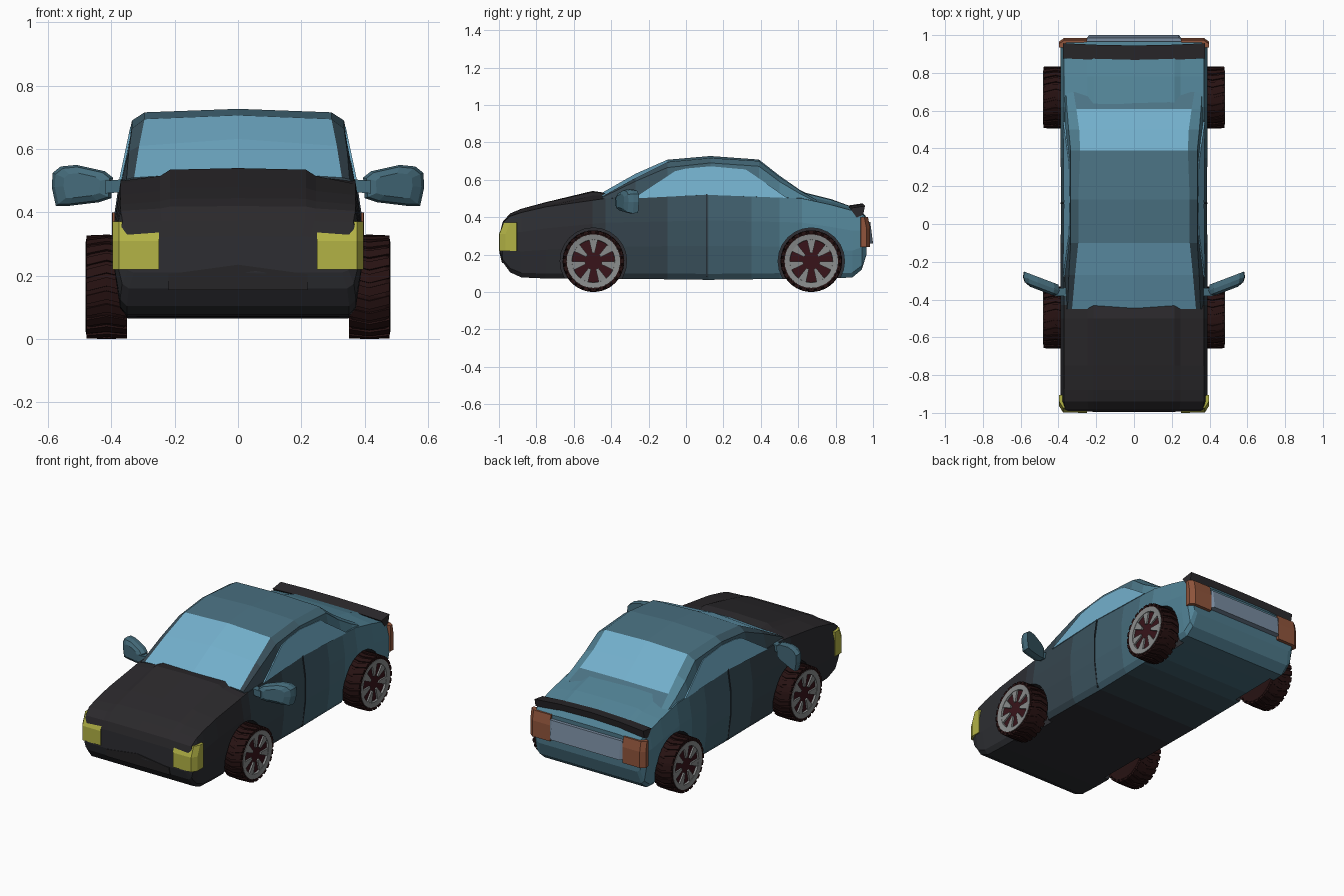
import bpy, bmesh, math
from mathutils import Matrix, Vector

if "Cube" in bpy.data.objects:
    bpy.data.objects.remove(bpy.data.objects["Cube"])

COLORS = {'black': (.024, .022, .025), 'glass': (.17, .43, .60), 'roof': (.07, .17, .23),
          'yellow': (.45, .45, .06), 'orange': (.28, .09, .045), 'plate': (.19, .26, .35),
          'rim': (.25, .26, .26), 'hub': (.04, .007, .01), 'tyre': (.02, .006, .006),
          'mirror': (.06, .15, .2), 'seam': (.02, .03, .04)}


def mat(key):
    m = bpy.data.materials.get(key)
    if not m:
        m = bpy.data.materials.new(key)
        m.diffuse_color = (*COLORS[key], 1)
        m.use_nodes = True
        m.node_tree.nodes["Principled BSDF"].inputs["Base Color"].default_value = m.diffuse_color
    return m


def paint(y):
    """Body paint fades from near-black at the nose to teal at the tail."""
    k = round(max(0, min(1, (y + .7) / 1.5)) * 7)
    key, t = f'paint_{k}', (k / 7) ** 1.5
    COLORS[key] = tuple(a + (b - a) * t for a, b in zip((.026, .027, .032), (.085, .23, .31)))
    return key


def make(name, verts, faces, keys):
    """Mesh object; keys is one material key or one key per face."""
    keys = [keys] * len(faces) if isinstance(keys, str) else keys
    me = bpy.data.meshes.new(name)
    me.from_pydata([tuple(v) for v in verts], [], faces)
    slots = list(dict.fromkeys(keys))
    for k in slots:
        me.materials.append(mat(k))
    for p, k in zip(me.polygons, keys):
        p.material_index = slots.index(k)
    bm = bmesh.new()
    bm.from_mesh(me)
    bmesh.ops.recalc_face_normals(bm, faces=bm.faces)
    bm.to_mesh(me)
    bm.free()
    ob = bpy.data.objects.new(name, me)
    bpy.context.collection.objects.link(ob)
    return ob


def loft(name, rings, key):
    """Skin closed rings with capped ends; key is a name or f(station, strip)."""
    n, f, k = len(rings[0]), [], []
    pick = key if callable(key) else lambda i, j: key
    for i in range(len(rings) - 1):
        for j in range(n):
            q = (j + 1) % n
            f.append((i * n + j, i * n + q, (i + 1) * n + q, (i + 1) * n + j))
            k.append(pick(i, j))
    last = len(rings) - 1
    f += [tuple(range(n)), tuple(last * n + j for j in range(n))]
    k += [pick(0, 0), pick(last - 1, 0)]
    return make(name, [v for r in rings for v in r], f, k)


def both(name, rings, key):
    """Loft on the right side and its mirror on the left."""
    loft('right_' + name, rings, key)
    loft('left_' + name, [[(-x, y, z) for x, y, z in r] for r in rings], key)


def mirrored(half):
    return half + [(-x, y, z) for x, y, z in reversed(half) if x > 1e-6]


# Lower body: y, bottom z, centre top z, shoulder z, half width
stations = [(-.993, .21, .325, .32, .365), (-.98, .16, .375, .37, .383), (-.94, .105, .42, .405, .39),
            (-.88, .078, .445, .425, .39), (-.75, .072, .48, .455, .39), (-.5, .07, .54, .49, .39),
            (-.43, .07, .53, .50, .39), (-.1, .068, .53, .51, .388), (.12, .065, .53, .52, .387),
            (.35, .068, .53, .51, .388), (.5, .07, .53, .505, .39), (.62, .07, .535, .50, .39),
            (.78, .072, .495, .465, .39), (.89, .078, .455, .435, .39), (.94, .12, .43, .42, .388),
            (.965, .2, .40, .395, .375)]
rings = []
for y, zb, zt, zs, w in stations:
    h, d = zs - zb, zt - zs
    rings.append(mirrored([(0, y, zb), (.9 * w, y, zb), (.955 * w, y, zb + .07 * h), (w, y, zb + .4 * h),
                           (w, y, zb + .7 * h), (.95 * w, y, zs), (.63 * w, y, zs + .5 * d),
                           (.55 * w, y, zs + .9 * d), (0, y, zt)]))


def body_key(i, j):
    y = (stations[i][0] + stations[i + 1][0]) / 2
    if y < -.45 and 4 < j < 11:
        return 'black'
    return paint(y - .4) if j in (0, 15) else paint(y)


body = loft('body', rings, body_key)

# Wheel arches cut into the body
WHEELS = (-.495, .67)
for y in WHEELS:
    for s in (-1, 1):
        bpy.ops.mesh.primitive_cylinder_add(vertices=24, radius=.178, depth=.3,
                                            location=(s * .47, y, .165), rotation=(0, math.pi / 2, 0))
        cutter = bpy.context.object
        cutter.hide_render = True
        m = body.modifiers.new('arch', 'BOOLEAN')
        m.operation, m.solver, m.object = 'DIFFERENCE', 'EXACT', cutter
        bpy.context.view_layer.objects.active = body
        bpy.ops.object.modifier_apply(modifier=m.name)
        bpy.data.objects.remove(cutter)

# Cabin: y, rail x, rail z, roof edge x, roof edge z, centre z
cab = [(-.45, .352, .505, .328, .51, .53), (-.27, .345, .592, .312, .61, .632), (-.10, .335, .665, .295, .695, .707),
       (.13, .335, .69, .295, .716, .727), (.39, .335, .672, .285, .70, .708), (.5, .346, .59, .29, .615, .622),
       (.61, .355, .525, .305, .542, .545), (.70, .36, .48, .32, .49, .50)]
rings = [mirrored([(.372, y, .485 if abs(y) < .6 else .47), (rx, y, rz), (ex, y, ez), (0, y, cz)])
         for y, rx, rz, ex, ez, cz in cab]
loft('cabin', rings, lambda i, j: ('glass' if i in (0, 1, 4, 5) else 'roof') if j in (2, 3) else paint(cab[i][0] + .25))

# Side windows
win = [(-.28, .5), (-.06, .645), (0, .66), (.13, .672), (.32, .655), (.43, .58), (.54, .503), (.1, .52)]
both('side_window', [[(.378 + o - .21 * (z - .49), y, z) for y, z in win] for o in (-.008, 0)], 'glass')

# Door seams
seam = [(.371, .525), (.3895, .40), (.3895, .24), (.368, .08)]
both('door_seam', [[(x - .01, .107, z), (x, .107, z), (x, .115, z), (x - .01, .115, z)] for x, z in seam], 'seam')

# Headlights and tail lights wrapping the corners
head = [(.25, -.90), (.25, -1.0), (.375, -.998), (.396, -.965), (.396, -.905)]
both('headlight', [[(x, y + (d if y < -.95 else 0), z) for x, y in head]
                   for z, d in ((.22, 0), (.31, 0), (.372, .025))], 'yellow')
tail = [(.25, .92), (.25, .985), (.37, .985), (.398, .965), (.396, .935)]
both('tail_light', [[(x, y + (d if y > .95 else 0), z) for x, y in tail]
                    for z, d in ((.24, 0), (.34, 0), (.40, -.012))], 'orange')

# Rear panel, front intake and spoiler
panel = [(-.25, .26), (.25, .26), (.25, .375), (-.25, .375)]
loft('rear_panel', [[(x, y, z) for x, z in panel] for y in (.93, .985)]
     + [[(x * .95, 1.0 - max(0, z - .3) * .2, z) for x, z in panel]], 'plate')
intake = [(-.22, .155), (.22, .155), (.22, .205), (0, .235), (-.22, .205)]
loft('front_intake', [[(x, y + (.012 if z < .2 else 0), z) for x, z in intake] for y in (-.9, -.996)], 'black')
loft('spoiler', [[(x, .865 + b, z), (x, .945 + b, z + .012), (x, .935 + b, z - .035), (x, .90 + b, z - .05)]
                 for x, z, b in ((-.375, .448, .012), (-.2, .458, .004), (0, .462, 0), (.2, .458, .004),
                                 (.375, .448, .012))], 'black')

# Door mirrors swept backwards
outline = [(.40, .445), (.44, .432), (.54, .42), (.575, .42), (.588, .48), (.585, .525), (.56, .545),
           (.51, .55), (.42, .53), (.395, .51)]


def mirror_ring(s, o):
    return [(.495 + (x - .495) * s, -.315 + .38 * (x - .495) * s + o, .485 + (z - .485) * s) for x, z in outline]


both('mirror', [mirror_ring(.6, -.038), mirror_ring(.9, -.025), mirror_ring(1, 0), mirror_ring(.95, .03)], 'mirror')
both('mirror_stalk', [[(x, -.36 + dy, z + dz) for dy, dz in ((-.02, -.02), (.02, -.02), (.02, .02), (-.02, .02))]
                      for x, z in ((.355, .485), (.42, .48))], 'mirror')


# Wheel parts, axis along x, outer face towards +x
def circle(x, r, n=32):
    return [(x, r * math.cos(2 * math.pi * i / n), r * math.sin(2 * math.pi * i / n)) for i in range(n)]


def polar(x, r, a):
    return (x, r * math.cos(a), r * math.sin(a))


tyre = loft('tyre', [circle(x, r) for x, r in ((-.062, .12), (-.065, .148), (-.055, .158), (.05, .158),
                                               (.065, .15), (.062, .138), (.045, .13))], 'tyre')
hub = loft('wheel_hub', [circle(x, r) for x, r in ((.02, .132), (.05, .132))], 'hub')
rim_rings = [circle(x, r) for x, r in ((.045, .145), (.066, .143), (.062, .115), (.045, .113))]
n = 32
rim_v = [v for r in rim_rings for v in r]
rim_f = [(i * n + j, i * n + (j + 1) % n, (i + 1) % 4 * n + (j + 1) % n, (i + 1) % 4 * n + j)
         for i in range(4) for j in range(n)]
for k in range(7):
    a, b = 2 * math.pi * k / 7 + math.pi / 2, len(rim_v)
    rim_v += [polar(x, r, a + t) for x in (.045, .060) for r, t in ((.045, -.16), (.12, -.2), (.12, .2), (.045, .16))]
    rim_f += [tuple(b + i for i in q) for q in ((4, 5, 6, 7), (0, 1, 5, 4), (1, 2, 6, 5), (2, 3, 7, 6), (3, 0, 4, 7),
                                                (0, 3, 2, 1))]
rim = make('rim', rim_v, rim_f, 'rim')

# Chevron tread blocks around the tyre
tv, tf = [], []
for k in range(24):
    a, b = 2 * math.pi * k / 24, len(tv)
    for x, off, r in ((-.064, 0, .163), (0, .1, .165), (.064, 0, .163)):
        tv += [polar(x, q, a + off + t) for q, t in ((.145, -.09), (r, -.085), (r, .085), (.145, .09))]
    tf += [tuple(b + 4 * i + v for v in (j, (j + 1) % 4)) + tuple(b + 4 * i + 4 + v for v in ((j + 1) % 4, j))
           for i in range(2) for j in range(4)]
    tf += [(b, b + 1, b + 2, b + 3), (b + 8, b + 9, b + 10, b + 11)]
tread = make('tread', tv, tf, 'tyre')

# Place the four wheels
for part in (tyre, hub, rim, tread):
    base = part.name
    for y, end in zip(WHEELS, ('front', 'rear')):
        for s, side in ((1, 'right'), (-1, 'left')):
            ob = bpy.data.objects.new(f'{end}_{side}_{base}', part.data)
            ob.location = (s * .415, y, .165)
            ob.rotation_euler.z = 0 if s > 0 else math.pi
            bpy.context.collection.objects.link(ob)
    bpy.data.objects.remove(part)
